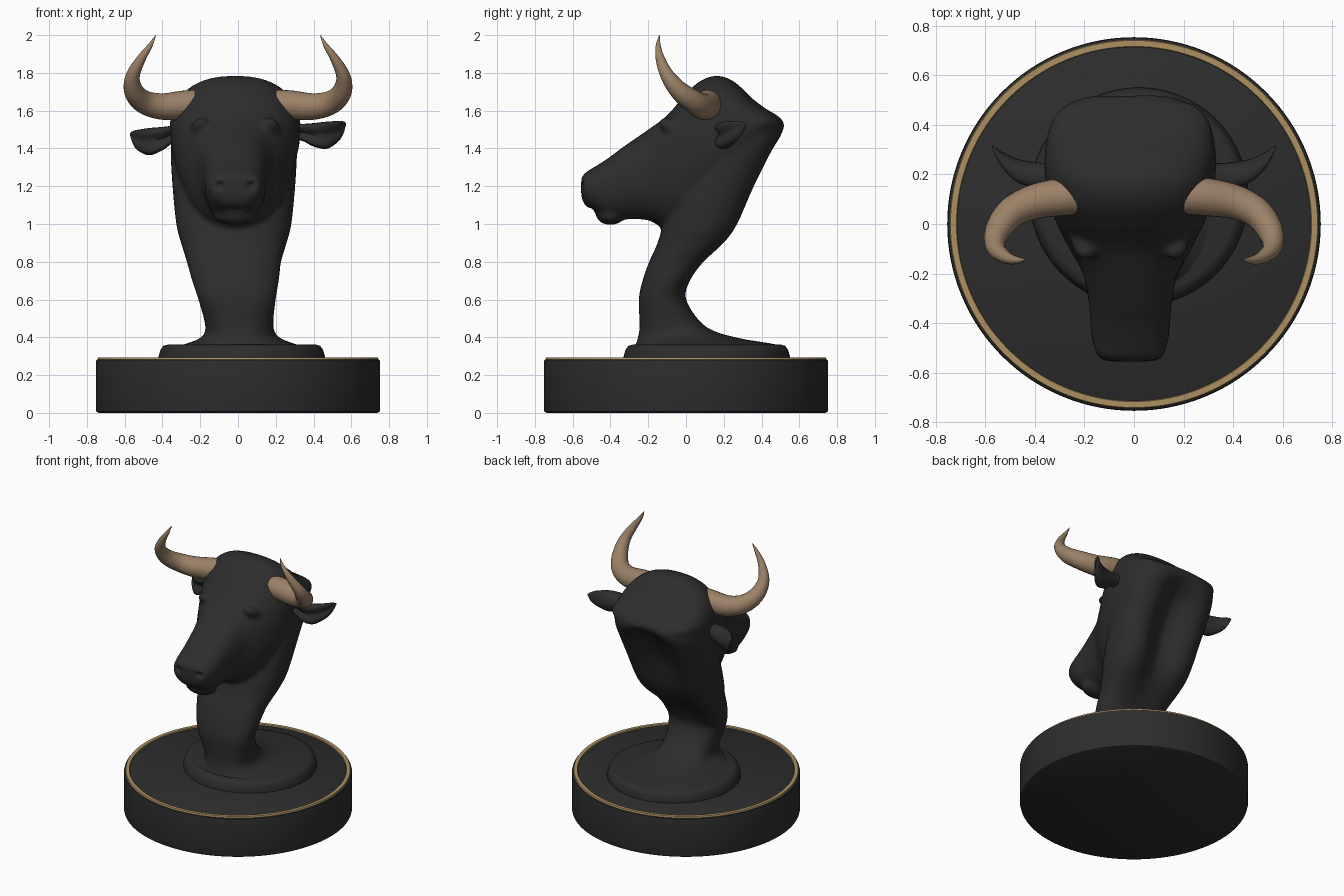
import bpy, bmesh, math
from mathutils import Matrix, Vector

if "Cube" in bpy.data.objects:
    bpy.data.objects.remove(bpy.data.objects["Cube"])


def material(name, color):
    m = bpy.data.materials.new(name)
    m.use_nodes = True
    m.diffuse_color = (*color, 1)
    bsdf = m.node_tree.nodes["Principled BSDF"]
    bsdf.inputs["Base Color"].default_value = (*color, 1)
    bsdf.inputs["Roughness"].default_value = 0.7
    return m


BLACK = material("matte black", (0.026, 0.026, 0.026))
HORN = material("horn brown", (0.33, 0.22, 0.135))
GOLD = material("gold trim", (0.42, 0.28, 0.12))


def finish(name, bm, mat, angle=40):
    bmesh.ops.recalc_face_normals(bm, faces=bm.faces)
    for f in bm.faces:
        f.smooth = True
    mesh = bpy.data.meshes.new(name)
    bm.to_mesh(mesh)
    bm.free()
    mesh.set_sharp_from_angle(angle=math.radians(angle))
    mesh.materials.append(mat)
    ob = bpy.data.objects.new(name, mesh)
    bpy.context.collection.objects.link(ob)
    return ob


def curve(rows, steps=4):
    """Catmull-Rom interpolation between rows of parameters."""
    rows = [Vector(r) for r in rows]
    out = []
    for i in range(len(rows) - 1):
        a, b, c, d = (rows[min(max(i + k, 0), len(rows) - 1)] for k in (-1, 0, 1, 2))
        for s in range(steps):
            t = s / steps
            out.append(b + 0.5 * t * (c - a + t * (2 * a - 5 * b + 4 * c - d + t * (3 * (b - c) + d - a))))
    return out + [rows[-1]]


def loft(bm, rings):
    loops = [[bm.verts.new(p) for p in ring] for ring in rings]
    n = len(loops[0])
    for a, b in zip(loops, loops[1:]):
        for i in range(n):
            bm.faces.new((a[i], a[(i + 1) % n], b[(i + 1) % n], b[i]))
    bm.faces.new(loops[0])
    bm.faces.new(loops[-1])


def turns(n):
    return [(math.cos(2 * math.pi * i / n), math.sin(2 * math.pi * i / n)) for i in range(n)]


def power(v, p):
    return math.copysign(abs(v) ** p, v)


def ellipsoid(bm, center, size, tilt=0):
    mat = Matrix.Translation(center) @ Matrix.Rotation(tilt, 4, 'X') @ Matrix.Diagonal((*size, 1))
    bmesh.ops.create_icosphere(bm, subdivisions=4, radius=1, matrix=mat)


def lathe(name, profile, center, mat):
    bm = bmesh.new()
    loft(bm, [[(center[0] + r * c, center[1] + r * s, z) for c, s in turns(128)] for r, z in profile])
    return finish(name, bm, mat)


# Round plinth, foot disc and gold trim
lathe("plinth", [(0.738, 0), (0.75, 0.007), (0.753, 0.02), (0.753, 0.265),
                 (0.75, 0.28), (0.738, 0.287)], (0, 0), BLACK)
lathe("foot_disc", [(0.44, 0.28), (0.44, 0.3), (0.43, 0.335), (0.415, 0.355), (0.39, 0.362)], (0.02, 0.11), BLACK)
bm = bmesh.new()
N = 128
ring = [[bm.verts.new((r * c, r * s, z)) for c, s in turns(N)]
        for r, z in ((0.712, 0.284), (0.716, 0.294), (0.74, 0.294), (0.744, 0.282))]
for a, b in zip(ring, ring[1:] + ring[:1]):
    for i in range(N):
        bm.faces.new((a[i], a[(i + 1) % N], b[(i + 1) % N], b[i]))
finish("gold_rim", bm, GOLD)

# Neck: z, front y, back y, half width, depth of the hollow behind
bm = bmesh.new()
neck = [(0.34, -0.29, 0.52, 0.36, 0), (0.362, -0.265, 0.48, 0.3, 0), (0.4, -0.255, 0.26, 0.205, 0),
        (0.46, -0.245, 0.1, 0.18, 0), (0.6, -0.25, 0.0, 0.205, 0), (0.7, -0.23, 0.04, 0.23, 0.02),
        (0.8, -0.195, 0.13, 0.25, 0.05), (0.9, -0.15, 0.25, 0.28, 0.09), (1.0, -0.12, 0.325, 0.305, 0.12),
        (1.2, -0.05, 0.415, 0.325, 0.15), (1.38, 0.03, 0.5, 0.335, 0.13), (1.46, 0.06, 0.54, 0.33, 0.08),
        (1.52, 0.09, 0.54, 0.32, 0.02), (1.565, 0.12, 0.495, 0.29, 0), (1.6, 0.14, 0.44, 0.25, 0)]
rings = []
for z, y0, y1, w, g in curve(neck):
    shift = 0.012 - 0.034 * min(max((z - 0.4) / 0.4, 0), 1)
    ring = []
    for c, s in turns(48):
        x = w * power(c, 0.85)
        y = (y0 + y1) / 2 + (y1 - y0) / 2 * power(s, 0.85)
        if s > 0:
            y -= g * math.exp(-(x / 0.14) ** 2)
        ring.append((x + shift, y, z))
    rings.append(ring)
loft(bm, rings)

# Head: y, top z, bottom z, half width
head = [(-0.555, 1.24, 1.15, 0.105), (-0.535, 1.27, 1.1, 0.13), (-0.48, 1.305, 1.06, 0.15),
        (-0.41, 1.35, 1.02, 0.16), (-0.33, 1.41, 1.025, 0.165), (-0.2, 1.5, 1.02, 0.19),
        (-0.1, 1.575, 0.97, 0.245), (0, 1.69, 0.99, 0.295), (0.08, 1.76, 1.05, 0.325),
        (0.17, 1.785, 1.12, 0.34), (0.26, 1.75, 1.2, 0.345), (0.35, 1.665, 1.35, 0.335),
        (0.43, 1.605, 1.46, 0.31), (0.49, 1.565, 1.49, 0.25)]
rings = []
for y, top, low, w in curve(head):
    h = (top - low) / 2
    rings.append([(w * power(c, 0.85) * (1 + 0.08 * s) - 0.015, y, low + h + h * power(s, 0.85))
                  for c, s in turns(48)])
loft(bm, rings)

# Chin, cheeks, brows, eyes and nostril wings
ellipsoid(bm, (-0.015, -0.4, 1.045), (0.115, 0.075, 0.05))
for s in (-1, 1):
    ellipsoid(bm, (s * 0.175 - 0.015, 0.01, 1.22), (0.09, 0.14, 0.19), 0.4)
    ellipsoid(bm, (s * 0.18 - 0.015, -0.05, 1.49), (0.06, 0.11, 0.045), -0.6)
    ellipsoid(bm, (s * 0.198 - 0.015, -0.09, 1.425), (0.03, 0.045, 0.03))
    ellipsoid(bm, (s * 0.085 - 0.015, -0.5, 1.22), (0.05, 0.05, 0.055))
bust = finish("bull_bust", bm, BLACK, 180)

# Cutters for nostrils and mouth
bm = bmesh.new()
for s in (-1, 1):
    ellipsoid(bm, (s * 0.085 - 0.015, -0.56, 1.205), (0.03, 0.035, 0.022))
    bmesh.ops.create_cube(bm, size=1, matrix=Matrix.Translation((s * 0.16 - 0.015, -0.4, 1.075))
                          @ Matrix.Diagonal((0.06, 0.17, 0.022, 1)))
bmesh.ops.create_cube(bm, size=1, matrix=Matrix.Translation((-0.015, -0.53, 1.075))
                      @ Matrix.Diagonal((0.2, 0.09, 0.022, 1)))
cutter = finish("mouth_cutter", bm, BLACK)
cutter.hide_render = True
cutter.hide_viewport = True


def remesh(size):
    m = bust.modifiers.new("Fuse", 'REMESH')
    m.mode = 'VOXEL'
    m.voxel_size = size
    m.use_smooth_shade = True


remesh(0.012)
cut = bust.modifiers.new("Carve", 'BOOLEAN')
cut.operation = 'DIFFERENCE'
cut.object = cutter
remesh(0.01)
soft = bust.modifiers.new("Soften", 'SMOOTH')
soft.factor = 0.5
soft.iterations = 12

# Horns: x, y, z, radius
horn = [(0.2, 0.115, 1.635, 0.076), (0.28, 0.11, 1.63, 0.077), (0.4, 0.09, 1.622, 0.07),
        (0.495, 0.045, 1.645, 0.062), (0.55, -0.03, 1.7, 0.052), (0.558, -0.095, 1.78, 0.038),
        (0.515, -0.135, 1.87, 0.025), (0.465, -0.147, 1.945, 0.013), (0.435, -0.14, 2.0, 0.001)]
# Ears: x, y, z, half height, half depth
ear = [(0.27, 0.2, 1.49, 0.04, 0.05), (0.34, 0.195, 1.485, 0.045, 0.05), (0.4, 0.19, 1.472, 0.062, 0.06),
       (0.47, 0.205, 1.47, 0.072, 0.058), (0.53, 0.25, 1.49, 0.055, 0.04),
       (0.557, 0.285, 1.51, 0.034, 0.025), (0.572, 0.312, 1.53, 0.004, 0.004)]

for s, side, droop in ((1, "left", 0), (-1, "right", 0.2)):
    bm = bmesh.new()
    path = curve(horn, 6)
    rings = []
    for i, p in enumerate(path):
        d = (path[min(i + 1, len(path) - 1)] - path[max(i - 1, 0)]).to_3d().normalized()
        u = d.cross(Vector((0, 1, 0.3))).normalized()
        v = d.cross(u)
        pts = [p.to_3d() + p[3] * (u * c + v * k) for c, k in turns(24)]
        rings.append([(s * q.x, q.y, q.z) for q in pts])
    loft(bm, rings)
    finish(side + "_horn", bm, HORN, 180)

    # Leaf shape with a shallow hollow towards the front
    bm = bmesh.new()
    rings = []
    for x, y, z, h, t in curve(ear):
        mid = z - droop * (x - 0.3)
        rings.append([(s * x, y + t * (k if k > 0 else k * (0.2 + abs(c))), mid + h * c) for c, k in turns(24)])
    loft(bm, rings)
    finish(side + "_ear", bm, BLACK, 80)
